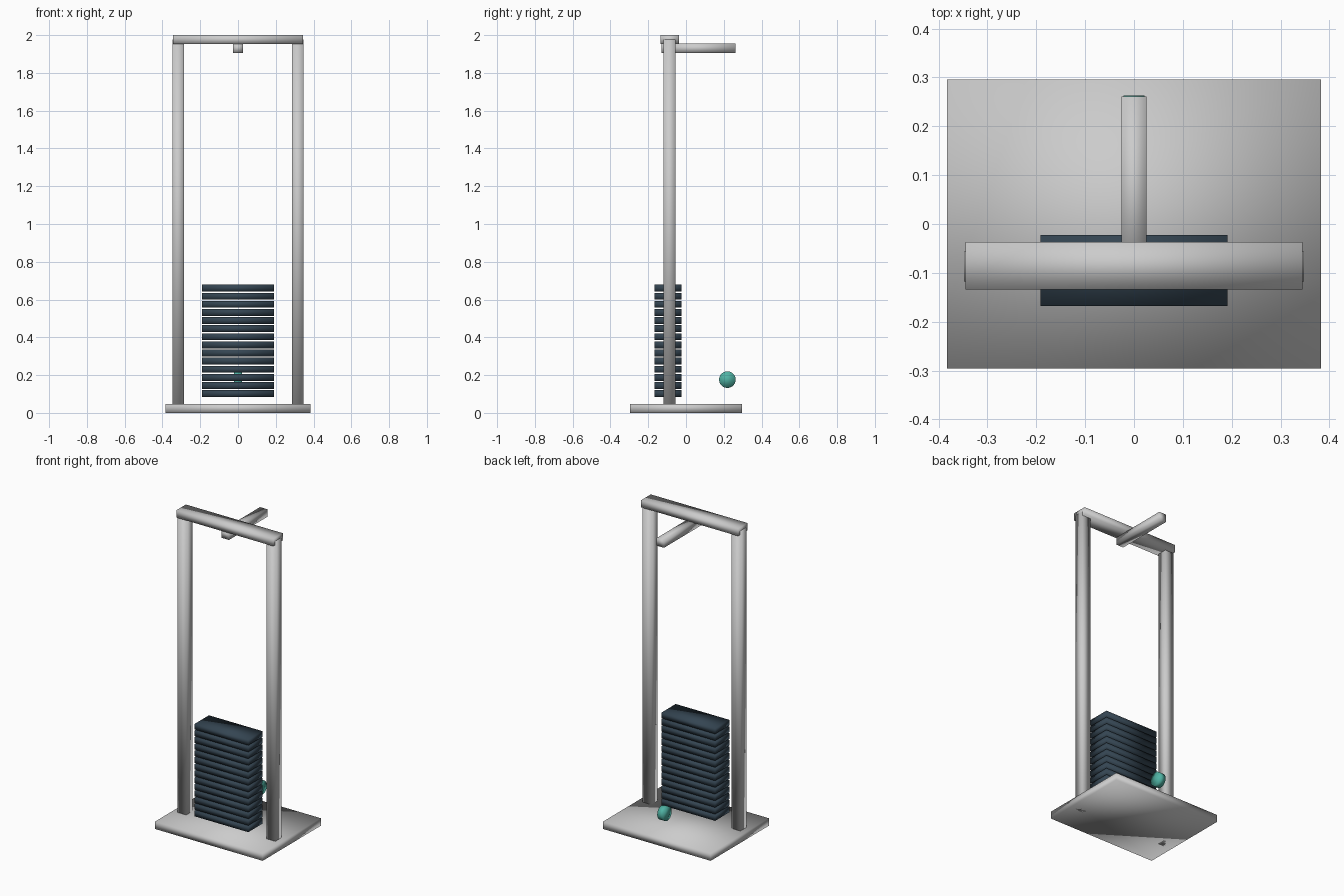
import bpy, bmesh
from math import radians
from mathutils import Matrix

if "Cube" in bpy.data.objects:
    bpy.data.objects.remove(bpy.data.objects["Cube"])


def material(name, rgb):
    m = bpy.data.materials.new(name)
    m.diffuse_color = (*rgb, 1)
    m.use_nodes = True
    m.node_tree.nodes["Principled BSDF"].inputs["Base Color"].default_value = m.diffuse_color
    return m


def finish(name, bm, mat=None):
    me = bpy.data.meshes.new(name)
    for f in bm.faces:
        f.smooth = True
    bm.to_mesh(me)
    bm.free()
    ob = bpy.data.objects.new(name, me)
    bpy.context.collection.objects.link(ob)
    if mat:
        me.materials.append(mat)
    return ob


def box(name, x, y, z, mat=None):
    """Soft-shaded box from (min, max) ranges on each axis."""
    bm = bmesh.new()
    bmesh.ops.create_cube(bm, size=1)
    for v in bm.verts:
        v.co = [(a + b) / 2 + c * (b - a) for (a, b), c in zip((x, y, z), v.co)]
    return finish(name, bm, mat)


dark = material("dark_plate", (0.035, 0.06, 0.085))
teal = material("teal", (0.08, 0.45, 0.37))

# Frame: base plate, two uprights, crossbeam and rear arm
box("base_plate", (-0.383, 0.383), (-0.296, 0.296), (0, 0.048))
for side, label in ((-1, "left"), (1, "right")):
    cx = side * 0.317
    box(label + "_upright", (cx - 0.031, cx + 0.031), (-0.118, -0.056), (0, 1.978))
box("top_crossbeam", (-0.345, 0.345), (-0.134, -0.037), (1.953, 2.0))
box("pulley_arm", (-0.026, 0.026), (-0.129, 0.261), (1.906, 1.955))

# Weight stack
for i in range(14):
    z = 0.102 + i * 0.043
    box(f"weight_plate_{i + 1}", (-0.191, 0.191), (-0.168, -0.023), (z - 0.018, z + 0.018), dark)

# Low pulley wheel, axle along x
bm = bmesh.new()
bmesh.ops.create_cone(bm, cap_ends=True, segments=24, radius1=0.044, radius2=0.044, depth=0.042,
                      matrix=Matrix.Translation((0, 0.219, 0.176)) @ Matrix.Rotation(radians(90), 4, 'Y'))
finish("low_pulley", bm, teal)
